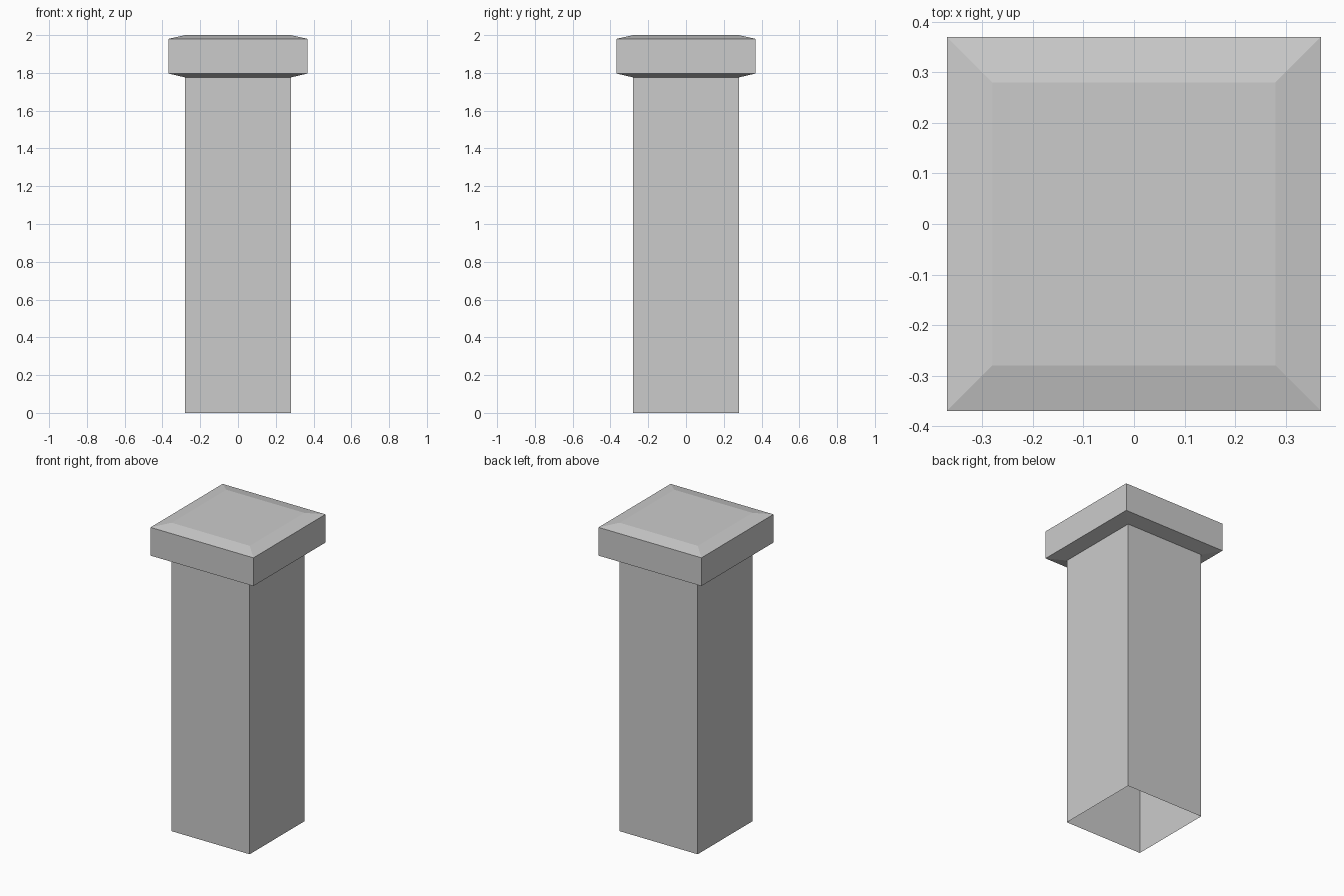
import bpy
import bmesh

if "Cube" in bpy.data.objects:
    bpy.data.objects.remove(bpy.data.objects["Cube"])

# Square cross-sections from the ground up: (half width, height)
PROFILE = [
    (0.28, 0.0),     # open foot of the shaft
    (0.28, 1.776),   # top of the shaft
    (0.369, 1.797),  # underside slope of the cap
    (0.369, 1.98),   # cap side
    (0.28, 2.0),     # bevelled cap top
]
CORNERS = [(-1, -1), (1, -1), (1, 1), (-1, 1)]


def loft_square(name, profile):
    """Hollow square shell through the profile, open below and closed on top."""
    bm = bmesh.new()
    rings = [[bm.verts.new((sx * r, sy * r, z)) for sx, sy in CORNERS]
             for r, z in profile]
    for low, high in zip(rings, rings[1:]):
        for i in range(4):
            j = (i + 1) % 4
            bm.faces.new((low[i], low[j], high[j], high[i]))
    bm.faces.new(rings[-1])
    mesh = bpy.data.meshes.new(name)
    bm.to_mesh(mesh)
    bm.free()
    obj = bpy.data.objects.new(name, mesh)
    bpy.context.collection.objects.link(obj)
    return obj


# Post shaft and its overhanging cap as one continuous shell
loft_square("capped_post", PROFILE)
